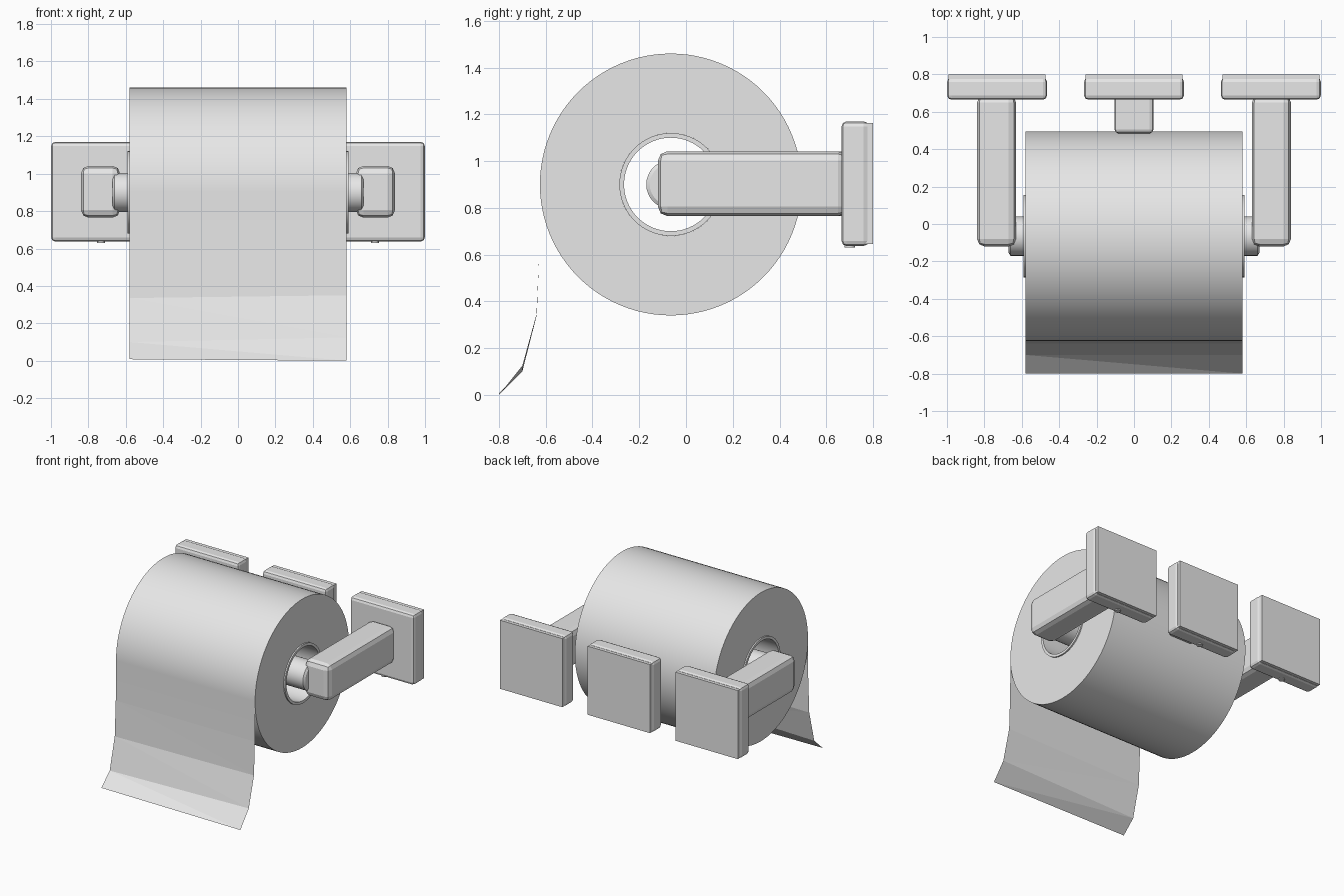
import bpy, bmesh, math

cube = bpy.data.objects.get("Cube")
if cube:
    bpy.data.objects.remove(cube, do_unlink=True)

grey = bpy.data.materials.new("light grey")
grey.use_nodes = True
COLOUR = (0.8, 0.8, 0.8, 1)
grey.diffuse_color = COLOUR
grey.node_tree.nodes["Principled BSDF"].inputs["Base Color"].default_value = COLOUR

AXIS_Y, AXIS_Z = -0.065, 0.9      # centre line of the roll


def finish(name, bm, smooth=True, bevel=0, segments=2):
    """Turn a bmesh into a named object with optional rounded edges."""
    mesh = bpy.data.meshes.new(name)
    bmesh.ops.recalc_face_normals(bm, faces=bm.faces)
    bm.to_mesh(mesh)
    bm.free()
    mesh.materials.append(grey)
    obj = bpy.data.objects.new(name, mesh)
    bpy.context.collection.objects.link(obj)
    if bevel:
        mod = obj.modifiers.new("rounded edges", "BEVEL")
        mod.width, mod.segments = bevel, segments
    if smooth:
        bpy.ops.object.select_all(action="DESELECT")
        obj.select_set(True)
        bpy.context.view_layer.objects.active = obj
        bpy.ops.object.shade_smooth_by_angle(angle=math.radians(25))
    return obj


def box(name, low, high, bevel=0, segments=2):
    bm = bmesh.new()
    for v in bmesh.ops.create_cube(bm, size=1)["verts"]:
        v.co = [a + (c + 0.5) * (b - a) for a, b, c in zip(low, high, v.co)]
    return finish(name, bm, False, bevel, segments)


def lathe(name, profile, sides, closed=True):
    """Spin (x, radius) points around the roll's centre line."""
    bm = bmesh.new()
    rings = []
    for i in range(sides):
        a = math.tau * i / sides
        rings.append([bm.verts.new((x, AXIS_Y + r * math.cos(a), AXIS_Z + r * math.sin(a)))
                      for x, r in profile])
    count = len(profile)
    for i in range(sides):
        p, q = rings[i], rings[(i + 1) % sides]
        for j in range(count if closed else count - 1):
            k = (j + 1) % count
            bm.faces.new((p[j], p[k], q[k], q[j]))
    if not closed:
        bm.faces.new([r[0] for r in rings])
        bm.faces.new([r[-1] for r in rings])
    return finish(name, bm)


# Paper roll, cardboard core and the rod through it
lathe("paper_roll", [(-0.58, 0.22), (-0.58, 0.56), (0.58, 0.56), (0.58, 0.22)], 96)
lathe("cardboard_core", [(-0.59, 0.2), (-0.59, 0.22), (0.59, 0.22), (0.59, 0.2)], 64)
lathe("rod", [(-0.67, 0.09), (-0.66, 0.105), (0.66, 0.105), (0.67, 0.09)], 32, False)

# Hanging sheet, slightly skewed between its two edges
right_edge = [(-0.625, 0.9), (-0.626, 0.75), (-0.628, 0.6), (-0.64, 0.335), (-0.7, 0.1), (-0.8, 0.008)]
left_edge = [(-0.625, 0.9), (-0.626, 0.75), (-0.628, 0.6), (-0.638, 0.35), (-0.7, 0.125), (-0.8, 0)]
bm = bmesh.new()
rows = [(bm.verts.new((-0.58, *a)), bm.verts.new((0.58, *b)))
        for a, b in zip(right_edge, left_edge)]
for (a, b), (c, d) in zip(rows, rows[1:]):
    bm.faces.new((a, c, d))
    bm.faces.new((a, d, b))
finish("hanging_sheet", bm, False)

# Three wall brackets: plate, back insert, set screw and arm
for side, x, arm_x, tip in (("right", -0.732, -0.735, -0.12),
                            ("middle", 0, 0, 0.485),
                            ("left", 0.732, 0.735, -0.12)):
    box(side + "_wall_plate", (x - 0.267, 0.665, 0.637), (x + 0.267, 0.782, 1.17), 0.022)
    box(side + "_plate_back", (x - 0.26, 0.76, 0.645), (x + 0.26, 0.8, 1.162))
    box(side + "_arm", (arm_x - 0.104, tip, 0.765), (arm_x + 0.104, 0.69, 1.042),
        0.04 if tip < 0 else 0.02)
    bm = bmesh.new()
    bmesh.ops.create_cone(bm, cap_ends=True, segments=16, radius1=0.022, radius2=0.022, depth=0.03)
    bmesh.ops.translate(bm, verts=bm.verts, vec=(x, 0.7, 0.645))
    finish(side + "_set_screw", bm)
